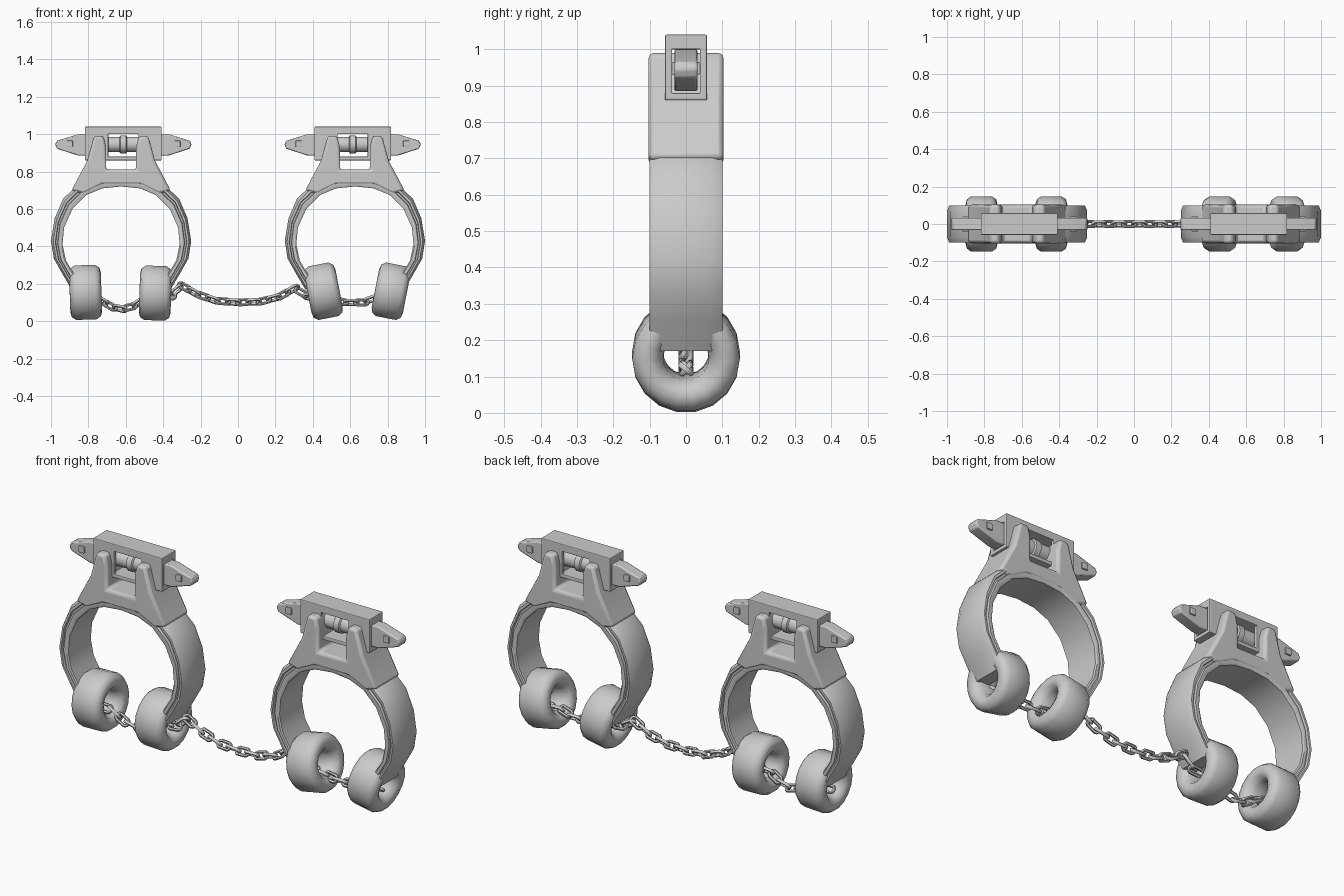
import bpy, bmesh, math
from mathutils import Vector, Quaternion

if "Cube" in bpy.data.objects:
    bpy.data.objects.remove(bpy.data.objects["Cube"])

steel = bpy.data.materials.new("pale_grey_steel")
steel.use_nodes = True
steel.diffuse_color = (0.6, 0.6, 0.6, 1)
steel.node_tree.nodes["Principled BSDF"].inputs["Base Color"].default_value = (0.6, 0.6, 0.6, 1)


def finish(bm, name, loc=(0, 0, 0), smooth=35, bevel=0):
    bmesh.ops.recalc_face_normals(bm, faces=bm.faces)
    mesh = bpy.data.meshes.new(name)
    bm.to_mesh(mesh)
    bm.free()
    mesh.materials.append(steel)
    ob = bpy.data.objects.new(name, mesh)
    ob.location = loc
    bpy.context.collection.objects.link(ob)
    bpy.ops.object.select_all(action='DESELECT')
    ob.select_set(True)
    bpy.context.view_layer.objects.active = ob
    if smooth:
        bpy.ops.object.shade_smooth_by_angle(angle=math.radians(smooth))
    if bevel:
        mod = ob.modifiers.new("soft_edges", 'BEVEL')
        mod.width, mod.segments = bevel, 2
    return ob


def loft(rings, closed=False):
    """Skin a row of point loops; cap the ends unless the row is closed."""
    bm = bmesh.new()
    rows = [[bm.verts.new(p) for p in ring] for ring in rings]
    n = len(rows[0])
    pairs = list(zip(rows, rows[1:])) + ([(rows[-1], rows[0])] if closed else [])
    for a, b in pairs:
        for i in range(n):
            j = (i + 1) % n
            bm.faces.new((a[i], a[j], b[j], b[i]))
    if not closed:
        bm.faces.new(rows[0])
        bm.faces.new(rows[-1])
    return bm


def prism(name, outline, half_y, loc, **kw):
    """Extrude an XZ outline through y."""
    rings = [[(x, y, z) for x, z in outline] for y in (-half_y, half_y)]
    return finish(loft(rings), name, loc, **kw)


def box(name, x, y, z, loc):
    outline = [(x[0], z[0]), (x[1], z[0]), (x[1], z[1]), (x[0], z[1])]
    mid = (y[0] + y[1]) / 2
    return prism(name, outline, (y[1] - y[0]) / 2,
                 (loc[0], loc[1] + mid, loc[2]), smooth=0, bevel=0.004)


def mirrored(half):
    return half + [(-x, z) for x, z in reversed(half)]


# Cuff band: outer and inner edge at each station, from the crown downwards
OUTER = [(0, .78), (.12, .77), (.23, .73), (.31, .655), (.355, .55), (.375, .43),
         (.36, .335), (.315, .255), (.265, .17)]
INNER = [(0, .72), (.10, .71), (.185, .675), (.26, .60), (.305, .50), (.313, .41),
         (.295, .325), (.25, .25), (.20, .17)]
# Band section with a shallow groove along each side: (inner to outer, y)
HALF_SECTION = [(0, .095), (.12, .1), (.4, .1), (.45, .088), (.58, .088), (.63, .1), (.8, .1), (1, .07)]
SECTION = HALF_SECTION + [(t, -y) for t, y in reversed(HALF_SECTION)]
# Forked neck that rises from the crown
NECK = mirrored([(.08, .81), (.08, .93), (.095, .99), (.145, .99), (.18, .86),
                 (.265, .70), (.20, .68), (.10, .73)])


def cuff(side, cx):
    stations = [(Vector(o), Vector(i)) for o, i in zip(OUTER, INNER)]
    flipped = [(Vector((-o.x, o.y)), Vector((-i.x, i.y))) for o, i in stations[:0:-1]]
    rings = []
    for o, i in flipped + stations:
        ring = []
        for t, y in SECTION:
            p = i.lerp(o, t)
            ring.append((p.x, y, p.y))
        rings.append(ring)
    finish(loft(rings), side + "_cuff_band", (cx, 0, 0))
    prism(side + "_forked_neck", NECK, .103, (cx, 0, 0), bevel=.014)


def lock(side, cx):
    loc = (cx, 0, 0)
    # Hollow housing, open in the middle and at its ends
    box(side + "_housing_top", (-.205, .205), (-.058, .058), (1.0, 1.04), loc)
    box(side + "_housing_floor", (-.205, .205), (-.058, .058), (.86, .88), loc)
    for sx in (-1, 1):
        end = "_left" if sx > 0 else "_right"
        xs = sorted((sx * .08, sx * .205))
        for sy, face in ((-1, "_front"), (1, "_back")):
            ys = sorted((sy * .038, sy * .058))
            box(side + end + face + "_housing_wall", xs, ys, (.87, 1.01), loc)
        # Tapered wedge and its rivet
        wedge = [(.15, .885), (.24, .885), (.355, .922), (.365, .945), (.355, .965), (.24, 1.0), (.15, 1.0)]
        prism(side + end + "_wedge", [(sx * x, z) for x, z in wedge], .032, loc, bevel=.006)
        box(side + end + "_rivet", sorted((sx * .27, sx * .305)), (-.04, .04), (.93, .965), loc)
    # Hinge barrel with a raised collar
    prof = [(-.16, .042), (-.02, .042), (-.015, .05), (.015, .05), (.02, .042), (.16, .042)]
    rings = [[(x, r * math.cos(a), .945 + r * math.sin(a))
              for a in (math.tau * k / 14 for k in range(14))] for x, r in prof]
    finish(loft(rings), side + "_hinge_barrel", loc)


def eye_ring(name, x, z, tilt):
    # Rounded fat ring whose hole runs along x
    prof = [(-.055, .148), (.055, .148), (.078, .132), (.085, .105), (.075, .08), (.045, .063)]
    prof += [(-.045, .063), (-.075, .08), (-.085, .105), (-.078, .132)]
    rings = [[(px, r * math.cos(a), r * math.sin(a)) for px, r in prof]
             for a in (math.tau * k / 18 for k in range(18))]
    ob = finish(loft(rings, closed=True), name, (x, 0, z), smooth=50)
    ob.rotation_euler.y = math.radians(tilt)


for side, sx in (("right", -1), ("left", 1)):
    cuff(side, sx * .625)
    lock(side, sx * .613)

eye_ring("right_outer_eye", -.815, .154, -2)
eye_ring("right_inner_eye", -.442, .15, 2)
eye_ring("left_inner_eye", .457, .16, -11)
eye_ring("left_outer_eye", .818, .16, 11)

# One chain threaded through all four eyes
PATH = [(-.84, .12), (-.74, .115), (-.68, .08), (-.62, .065), (-.56, .08), (-.50, .12), (-.37, .13),
        (-.30, .19), (-.22, .145), (-.12, .11), (0, .10), (.12, .105), (.22, .13), (.30, .175),
        (.38, .13), (.52, .11), (.58, .10), (.66, .10), (.72, .12), (.84, .12)]
points = [Vector((x, 0, z)) for x, z in PATH]
PITCH = .055


def link_mesh():
    rings = []
    for k in range(12):
        a = math.tau * (k + .5) / 12
        out = Vector((math.cos(a), math.sin(a), 0))
        mid = out * .018 + Vector((math.copysign(.019, out.x), 0, 0))
        rings.append([mid + out * .0085 * math.cos(b) + Vector((0, 0, .0085 * math.sin(b)))
                      for b in (math.tau * j / 6 for j in range(6))])
    return loft(rings, closed=True)


first, count, carry = None, 0, 0.0
for a, b in zip(points, points[1:]):
    length, d = (b - a).length, (b - a).normalized()
    while carry < length:
        if first is None:
            link = first = finish(link_mesh(), "chain_link", smooth=60)
        else:
            link = bpy.data.objects.new("chain_link", first.data)
            bpy.context.collection.objects.link(link)
        roll = Quaternion((1, 0, 0), math.radians(50 if count % 2 else -40))
        link.rotation_mode = 'QUATERNION'
        link.rotation_quaternion = d.to_track_quat('X', 'Z') @ roll
        link.location = a + d * carry
        carry += PITCH
        count += 1
    carry -= length
